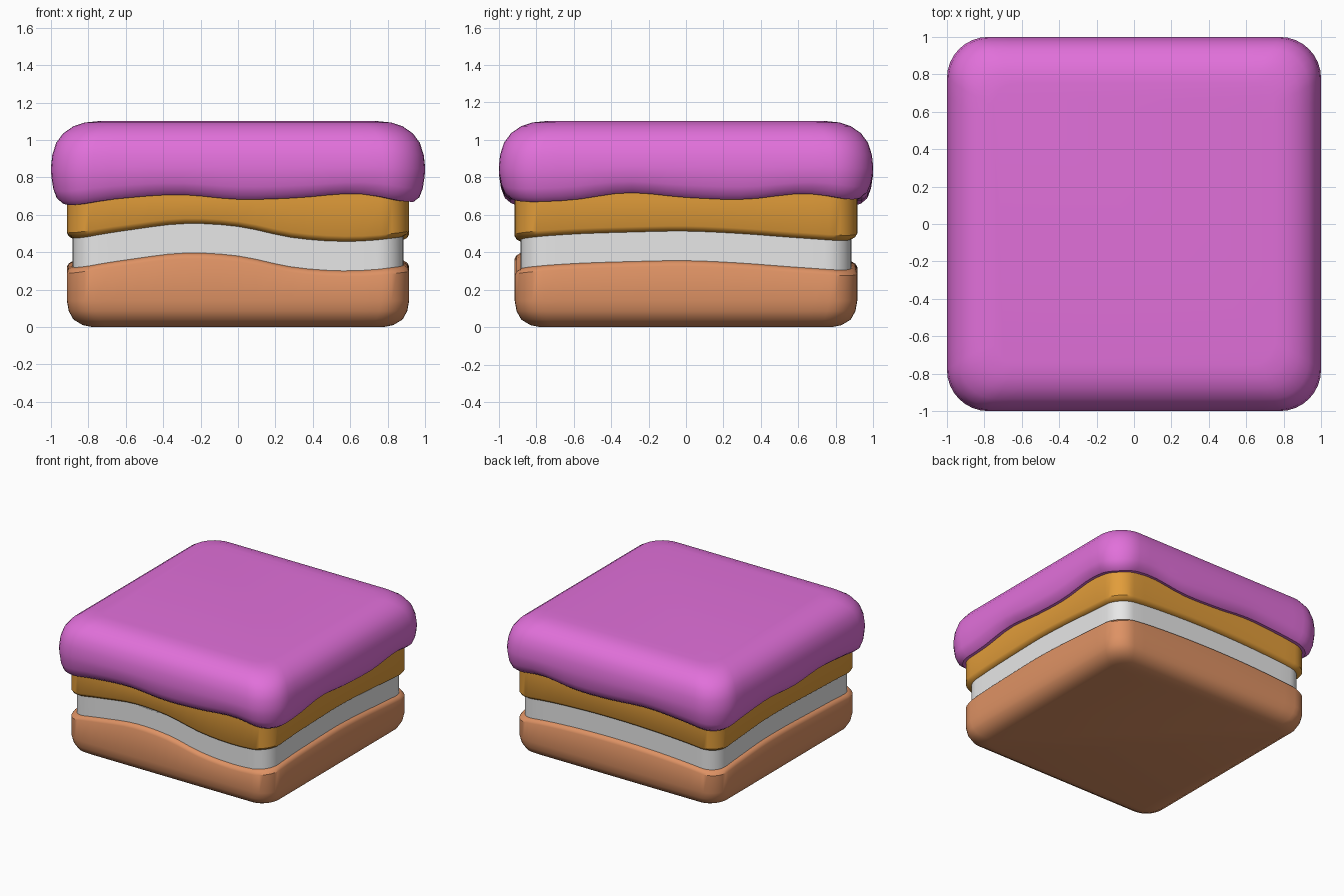
import bpy, bmesh, math

if "Cube" in bpy.data.objects:
    bpy.data.objects.remove(bpy.data.objects["Cube"])


def material(name, rgb):
    m = bpy.data.materials.new(name)
    lin = [((c / 255 + 0.055) / 1.055) ** 2.4 for c in rgb]
    m.diffuse_color = (*lin, 1)
    m.use_nodes = True
    m.node_tree.nodes["Principled BSDF"].inputs["Base Color"].default_value = m.diffuse_color
    return m


# Edge waves, six evenly spaced values per side: front, right, back, left
FILLING_WAVE = [-.01, .03, .065, .05, -.01, -.03,
                -.01, .01, .02, .025, .012, -.01,
                -.025, 0, .015, .02, .015, 0,
                -.02, 0, .02, .02, .01, 0]
ICING_WAVE = [-.03, .005, .025, 0, .008, .03,
              -.01, -.005, .035, .01, 0, .03,
              0, .03, -.005, 0, .02, 0,
              -.03, 0, .02, 0, .02, 0]


def wave_at(table, u):
    """Smooth periodic curve through the table, u runs 0..4 round the cake."""
    n = len(table)
    s = u * n / 4
    i, f = math.floor(s), s - math.floor(s)
    a, b, c, d = (table[(i + k) % n] for k in (-1, 0, 1, 2))
    return b + .5 * f * (c - a + f * (2*a - 5*b + 4*c - d + f * (3*(b - c) + d - a)))


def outline(h, r, straight=16, arc=8):
    """Rounded square: list of (x, y, u), anticlockwise from front left."""
    pts = []
    for k in range(4):
        ca, sa = [(1, 0), (0, 1), (-1, 0), (0, -1)][k]
        side = []
        for i in range(straight + 1):
            t = (h - r) * (2 * i / straight - 1)
            side.append((t, -h, k + (t + h) / (2 * h)))
        for i in range(1, arc):
            a = math.pi / 2 * i / arc
            u = k + 1 + (r / (2 * h)) * (2 * i / arc - 1)
            side.append((h - r + r * math.sin(a), -h + r - r * math.cos(a), u))
        pts += [(x * ca - y * sa, x * sa + y * ca, u) for x, y, u in side]
    return pts


def layer(name, mat, table, rings):
    """Loft rounded squares; each ring is (half width, corner radius, z, wave weight)."""
    bm = bmesh.new()
    loops = [[bm.verts.new((x, y, z + w * wave_at(table, u)))
              for x, y, u in outline(h, r)] for h, r, z, w in rings]
    for lo, hi in zip(loops, loops[1:]):
        n = len(lo)
        for i in range(n):
            j = (i + 1) % n
            bm.faces.new((lo[i], lo[j], hi[j], hi[i]))
    bm.faces.new(loops[0][::-1])
    bm.faces.new(loops[-1])
    me = bpy.data.meshes.new(name)
    bm.to_mesh(me)
    bm.free()
    me.materials.append(mat)
    ob = bpy.data.objects.new(name, me)
    bpy.context.collection.objects.link(ob)
    bpy.context.view_layer.objects.active = ob
    ob.select_set(True)
    bpy.ops.object.shade_smooth_by_angle(angle=math.radians(35))
    ob.select_set(False)
    return ob


# Bottom sponge with rounded lower edge
layer("bottom_sponge", material("light brown sponge", (222, 146, 100)), FILLING_WAVE, [
    (.78, .10, 0, 0), (.83, .12, .01, 0), (.88, .14, .04, 0), (.905, .15, .085, 0),
    (.915, .15, .14, 0), (.915, .15, .30, 1), (.905, .15, .318, 1),
    (.885, .14, .33, 1), (.80, .12, .33, 1)])

# Recessed cream filling
layer("cream_filling", material("white cream", (232, 232, 232)), FILLING_WAVE, [
    (.884, .14, .28, 1), (.884, .14, .53, 1)])

# Caramel layer above the cream
layer("caramel_layer", material("golden caramel", (226, 157, 58)), FILLING_WAVE, [
    (.80, .12, .487, 1), (.885, .14, .487, 1), (.905, .15, .498, 1),
    (.915, .15, .515, 1), (.915, .15, .68, 0), (.915, .15, .76, 0)])

# Thick icing that overhangs the cake with a wavy lower rim
layer("icing", material("pink icing", (225, 112, 218)), ICING_WAVE, [
    (.86, .14, .70, 1), (.90, .16, .685, 1), (.94, .18, .682, 1), (.97, .20, .705, 1),
    (.988, .21, .75, .8), (.998, .22, .81, .4), (1.0, .22, .85, .2),
    (.993, .22, .92, 0), (.972, .21, .985, 0), (.935, .20, .1035 * 10, 0),
    (.88, .18, 1.073, 0), (.82, .15, 1.093, 0), (.75, .12, 1.1, 0)])
